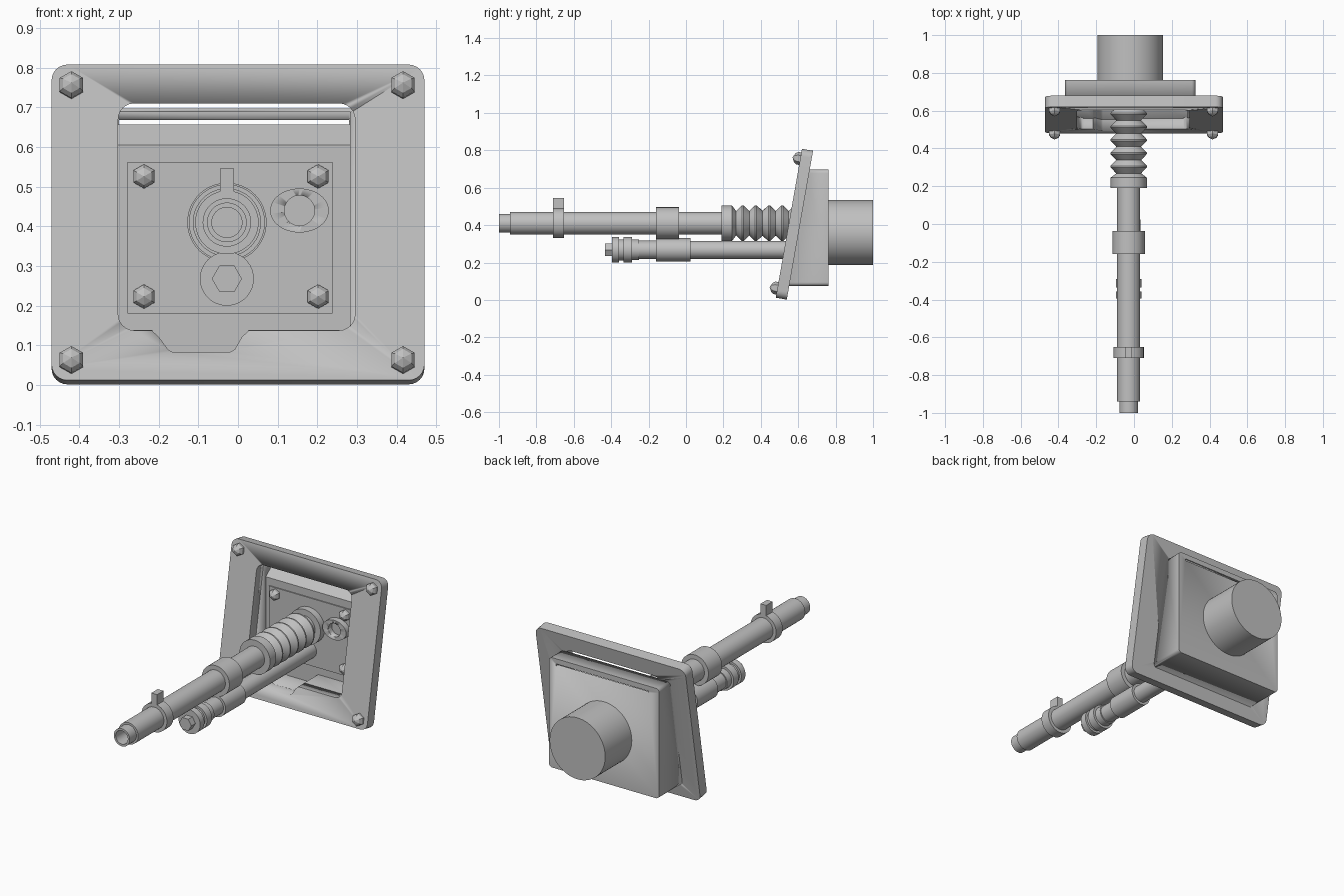
import bpy, bmesh, math
from mathutils import Matrix, Vector

cube = bpy.data.objects.get("Cube")
if cube:
    bpy.data.objects.remove(cube)

grey = bpy.data.materials.new("plain_grey")
grey.use_nodes = True
colour = (0.53, 0.53, 0.53, 1)
grey.diffuse_color = colour
grey.node_tree.nodes["Principled BSDF"].inputs["Base Color"].default_value = colour

TILT = Matrix.Rotation(math.radians(-10), 4, 'X')
FACE = Vector((0, 0.55, 0.41))      # centre of the flange front


def finish(name, bm, smooth=True):
    bmesh.ops.recalc_face_normals(bm, faces=bm.faces)
    mesh = bpy.data.meshes.new(name)
    bm.to_mesh(mesh)
    bm.free()
    ob = bpy.data.objects.new(name, mesh)
    bpy.context.collection.objects.link(ob)
    mesh.materials.append(grey)
    if smooth:
        bpy.ops.object.select_all(action='DESELECT')
        ob.select_set(True)
        bpy.context.view_layer.objects.active = ob
        bpy.ops.object.shade_smooth_by_angle(angle=math.radians(30))
    return ob


def prism(name, points, offset):
    """Extrude a flat loop of 3D points by an offset."""
    bm = bmesh.new()
    face = bm.faces.new([bm.verts.new(p) for p in points])
    new = bmesh.ops.extrude_face_region(bm, geom=[face])["geom"]
    bmesh.ops.translate(bm, vec=offset,
                        verts=[v for v in new if isinstance(v, bmesh.types.BMVert)])
    return finish(name, bm)


def rounded(x0, x1, z0, z1, r, y, steps=6):
    """Rounded rectangle facing the front."""
    pts = []
    corners = [(x1 - r, z1 - r), (x0 + r, z1 - r), (x0 + r, z0 + r), (x1 - r, z0 + r)]
    for quarter, (cx, cz) in enumerate(corners):
        for i in range(steps + 1):
            a = math.pi / 2 * (quarter + i / steps)
            pts.append((cx + r * math.cos(a), y, cz + r * math.sin(a)))
    return pts


def block(name, x0, x1, y0, y1, z0, z1, r=0.0):
    if r:
        loop = rounded(x0, x1, z0, z1, r, y0)
    else:
        loop = [(x0, y0, z0), (x1, y0, z0), (x1, y0, z1), (x0, y0, z1)]
    return prism(name, loop, (0, y1 - y0, 0))


def lathe(name, x, z, profile, steps=48, smooth=True):
    """Turn (y, radius) pairs around an axis running front to back."""
    bm = bmesh.new()
    verts = [bm.verts.new((0, y, r)) for y, r in profile]
    edges = [bm.edges.new(pair) for pair in zip(verts, verts[1:])]
    bmesh.ops.spin(bm, geom=verts + edges, cent=(0, 0, 0), axis=(0, 1, 0),
                   angle=math.tau, steps=steps)
    bmesh.ops.remove_doubles(bm, verts=bm.verts, dist=1e-5)
    ob = finish(name, bm, smooth)
    ob.location = (x, 0, z)
    return ob


def stepped(sections):
    """Profile of a closed stepped shaft from (start, end, radius) sections."""
    pts = [(sections[0][0], 0)]
    for y0, y1, r in sections:
        pts += [(y0, r), (y1, r)]
    return pts + [(sections[-1][1], 0)]


def cut(ob, cutter):
    cutter.hide_render = True
    mod = ob.modifiers.new("cut", 'BOOLEAN')
    mod.operation = 'DIFFERENCE'
    mod.solver = 'EXACT'
    mod.object = cutter
    bpy.ops.object.select_all(action='DESELECT')
    ob.select_set(True)
    bpy.context.view_layer.objects.active = ob
    bpy.ops.object.modifier_apply(modifier=mod.name)
    bpy.data.objects.remove(cutter)


def tab_cutter(y1):
    """Drain notch under the main opening."""
    loop = [(-0.22, 0.15), (-0.215, 0.135), (-0.2, 0.122), (-0.175, 0.088), (-0.165, 0.083),
            (-0.02, 0.083), (-0.008, 0.09), (0.01, 0.122), (0.025, 0.135), (0.03, 0.15)]
    return prism("notch_cutter", [(x, 0.3, z) for x, z in loop], (0, y1 - 0.3, 0))


# Tilted flange with its opening
flange = block("flange", -0.47, 0.47, 0, 0.06, -0.404, 0.404, 0.04)
flange.data.transform(Matrix.Translation(FACE) @ TILT)
cut(flange, block("opening_cutter", -0.302, 0.295, 0.3, 0.9, 0.138, 0.71, 0.04))
cut(flange, tab_cutter(0.9))

# Wedge-shaped housing behind the flange
housing = block("housing", -0.365, 0.325, 0.4, 0.762, 0.075, 0.697, 0.02)
front_cutter = block("front_cutter", -1, 1, -1, 0.055, -1, 1)
front_cutter.data.transform(Matrix.Translation(FACE) @ TILT)
cut(housing, front_cutter)
recess = [(0.3, 0.139), (0.68, 0.139), (0.68, 0.605), (0.745, 0.657), (0.745, 0.688), (0.3, 0.688)]
cut(housing, prism("recess_cutter", [(-0.302, y, z) for y, z in recess], (0.584, 0, 0)))
cut(housing, tab_cutter(0.68))
cut(housing, block("slot_cutter", -0.3, 0.28, 0.7, 0.8, 0.657, 0.668))

# Rear motor drum
lathe("rear_drum", -0.02, 0.36, stepped([(0.75, 1.0, 0.174)]), 64)

# Inner panel and its fittings
block("inner_panel", -0.278, 0.238, 0.674, 0.69, 0.18, 0.562)
boss = lathe("side_boss", 0.155, 0.44, stepped([(0.64, 0.685, 0.074)]))
boss.data.transform(Matrix.Scale(0.75, 4, (0, 0, 1)))
bore = lathe("bore_cutter", 0.155, 0.44, stepped([(0.6, 0.672, 0.038)]))
bpy.context.view_layer.update()
cut(boss, bore)


# Hex bolts with faceted domes
def bolt(name, x, z, tilted):
    dome = [(0.02, 0), (0.02, 0.034), (-0.016, 0.034), (-0.03, 0.024), (-0.042, 0)]
    ob = lathe(name, 0, 0, dome, 6, False)
    if tilted:
        y = FACE.y + (z - FACE.z) * math.tan(math.radians(10))
        ob.matrix_world = Matrix.Translation((x, y, z)) @ TILT
    else:
        ob.matrix_world = Matrix.Translation((x, 0.674, z)) @ Matrix.Scale(0.9, 4)


for level, z_out, z_in in (("lower", 0.062, 0.223), ("upper", 0.755, 0.526)):
    for side, x_out, x_in in (("right", -0.42, -0.237), ("left", 0.416, 0.202)):
        bolt(f"flange_bolt_{level}_{side}", x_out, z_out, True)
        bolt(f"panel_bolt_{level}_{side}", x_in, z_in, False)

# Main shaft, hollow at the tip
AX, AZ = -0.028, 0.41
shaft = [(-0.9, 0), (-0.9, 0.038), (-1, 0.038), (-1, 0.05), (-0.94, 0.05),
         (-0.94, 0.061), (0.68, 0.061), (0.68, 0)]
lathe("main_shaft", AX, AZ, shaft)
lathe("key_collar", AX, AZ, stepped([(-0.71, -0.652, 0.08)]))
block("collar_key", AX - 0.018, AX + 0.018, -0.71, -0.652, 0.46, 0.546)
lathe("middle_collar", AX, AZ, stepped([(-0.16, -0.038, 0.086)]))

# Folded bellows
folds = [(0.19, 0), (0.19, 0.096), (0.245, 0.096), (0.268, 0.066)]
for i in range(5):
    y = 0.304 + 0.07 * i
    folds += [(y - 0.004, 0.096), (y + 0.004, 0.096), (y + 0.035, 0.066)]
lathe("bellows", AX, AZ, folds + [(0.68, 0.066), (0.68, 0)])
lathe("bellows_mount", AX, AZ, stepped([(0.635, 0.68, 0.1)]))

# Lower rod with grooved head
RZ = 0.268
rod = [(-0.395, -0.358, 0.068), (-0.358, -0.335, 0.056), (-0.335, -0.29, 0.068),
       (-0.29, -0.25, 0.055), (-0.25, -0.16, 0.049), (-0.16, 0.025, 0.062),
       (0.025, 0.68, 0.048)]
lathe("lower_rod", AX, RZ, stepped(rod))
nut = lathe("rod_hex_end", AX, RZ, stepped([(-0.432, -0.39, 0.038)]), 6, False)
nut.rotation_euler.y = math.radians(30)
